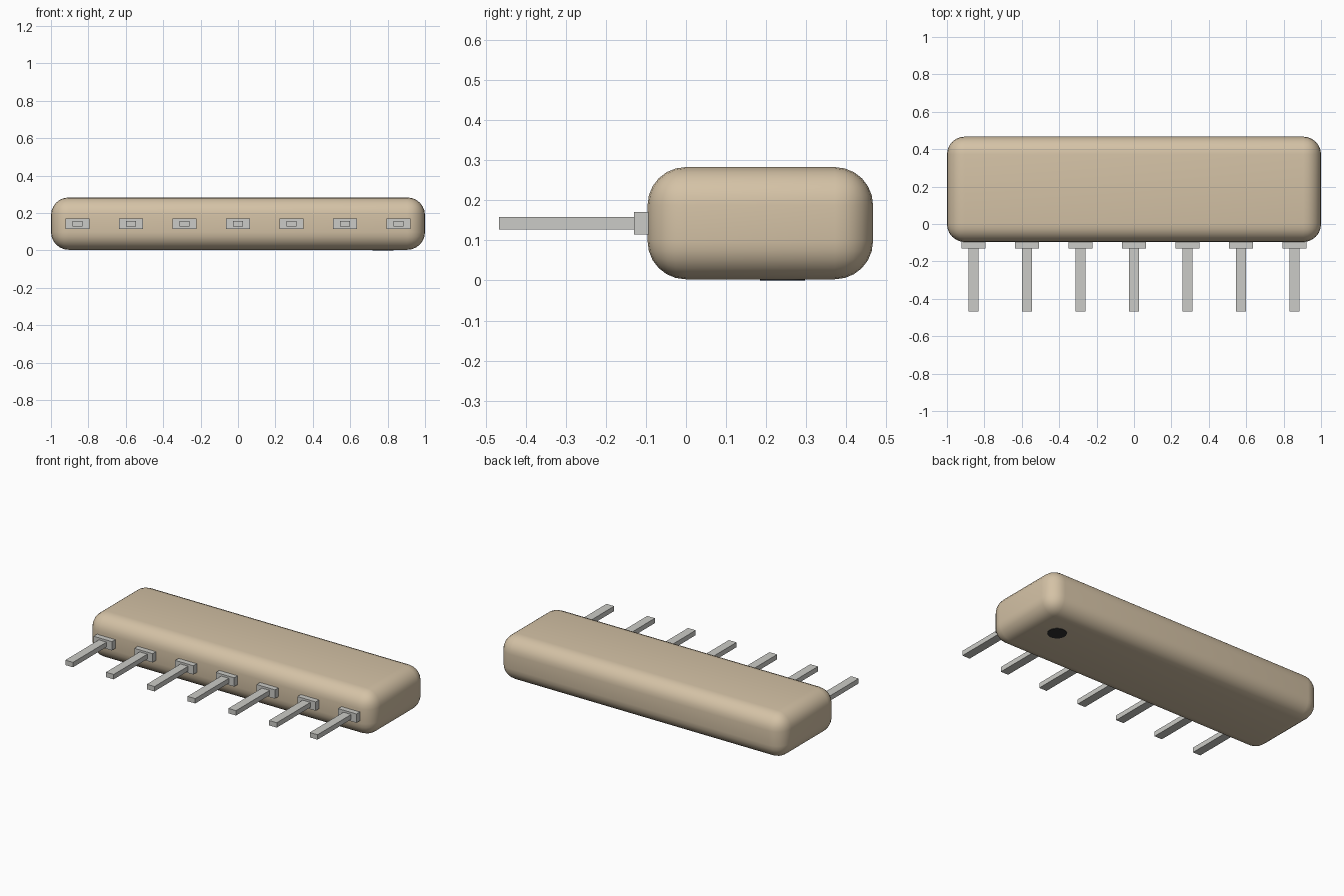
import bpy
import math

if "Cube" in bpy.data.objects:
    bpy.data.objects.remove(bpy.data.objects["Cube"])


def material(name, rgb):
    m = bpy.data.materials.new(name)
    m.diffuse_color = (*rgb, 1)
    m.use_nodes = True
    m.node_tree.nodes["Principled BSDF"].inputs["Base Color"].default_value = m.diffuse_color
    return m


tan = material("tan_resin", (0.66, 0.54, 0.38))
metal = material("tinned_metal", (0.60, 0.60, 0.57))
dark = material("dark_mark", (0.03, 0.03, 0.03))


def box(name, lo, hi, mat):
    bpy.ops.mesh.primitive_cube_add(size=1, location=[(a + b) / 2 for a, b in zip(lo, hi)])
    ob = bpy.context.object
    ob.name = name
    ob.scale = [b - a for a, b in zip(lo, hi)]
    bpy.ops.object.transform_apply(location=False, rotation=False, scale=True)
    ob.data.materials.append(mat)
    return ob


# Rounded resin body
body = box("body", (-1, -0.096, 0.003), (1, 0.467, 0.283), tan)
bevel = body.modifiers.new("rounding", "BEVEL")
bevel.width = 0.095
bevel.segments = 6
bpy.ops.object.modifier_apply(modifier=bevel.name)
bpy.ops.object.shade_smooth_by_angle(angle=math.radians(35))

# Seven leads, each with a wide shoulder against the front face
for i in range(7):
    x = (i - 3) * 0.286
    box(f"lead_shoulder_{i + 1}", (x - 0.064, -0.13, 0.115), (x + 0.064, -0.08, 0.171), metal)
    box(f"lead_pin_{i + 1}", (x - 0.027, -0.467, 0.127), (x + 0.027, -0.10, 0.158), metal)

# Pin-one dot on the underside
bpy.ops.mesh.primitive_cylinder_add(vertices=32, radius=0.056, depth=0.006,
                                    location=(0.775, 0.241, 0.003))
dot = bpy.context.object
dot.name = "orientation_dot"
dot.data.materials.append(dark)
bpy.ops.object.shade_smooth_by_angle(angle=math.radians(35))
